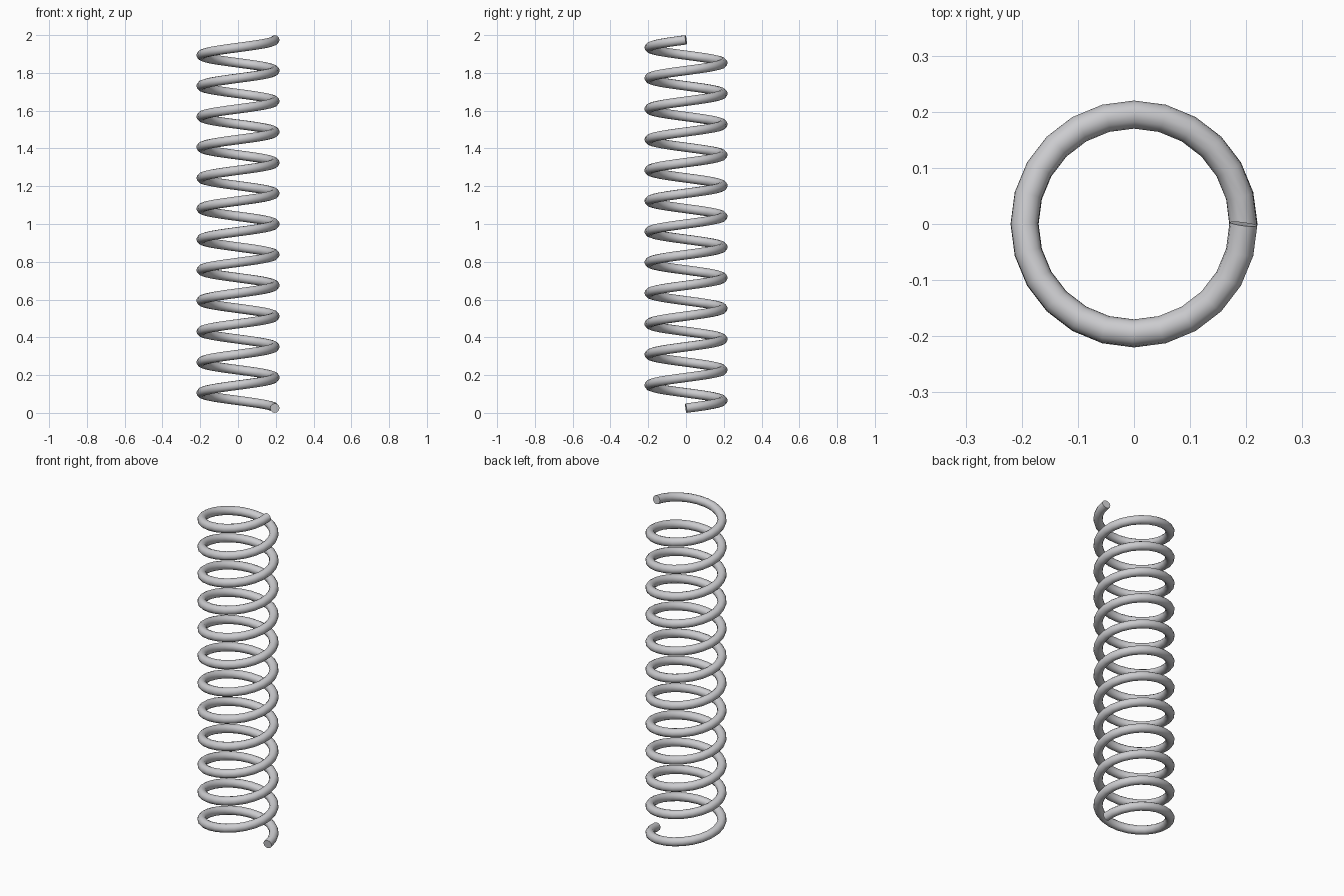
import bpy
import math

cube = bpy.data.objects.get("Cube")
if cube:
    bpy.data.objects.remove(cube, do_unlink=True)

# Spring dimensions
TURNS = 12
STEPS = 24
COIL_RADIUS = 0.195
WIRE_RADIUS = 0.025
HEIGHT = 2.0

# Steel colour
steel = bpy.data.materials.new("light steel grey")
steel.use_nodes = True
colour = (0.6, 0.6, 0.62, 1.0)
steel.diffuse_color = colour
steel.node_tree.nodes["Principled BSDF"].inputs["Base Color"].default_value = colour

# Helical centre line swept by a round wire with closed ends
curve = bpy.data.curves.new("coil_spring", "CURVE")
curve.dimensions = "3D"
curve.bevel_depth = WIRE_RADIUS
curve.bevel_resolution = 4
curve.use_fill_caps = True
curve.materials.append(steel)

count = TURNS * STEPS
spline = curve.splines.new("POLY")
spline.points.add(count)
for i, point in enumerate(spline.points):
    angle = 2 * math.pi * i / STEPS
    z = WIRE_RADIUS + (HEIGHT - 2 * WIRE_RADIUS) * i / count
    point.co = (COIL_RADIUS * math.cos(angle), COIL_RADIUS * math.sin(angle), z, 1)

spring = bpy.data.objects.new("coil_spring", curve)
bpy.context.collection.objects.link(spring)

# Turn the sweep into a smooth mesh with crisp wire ends
bpy.ops.object.select_all(action="DESELECT")
spring.select_set(True)
bpy.context.view_layer.objects.active = spring
bpy.ops.object.convert(target="MESH")
bpy.ops.object.shade_smooth_by_angle(angle=math.radians(40))
